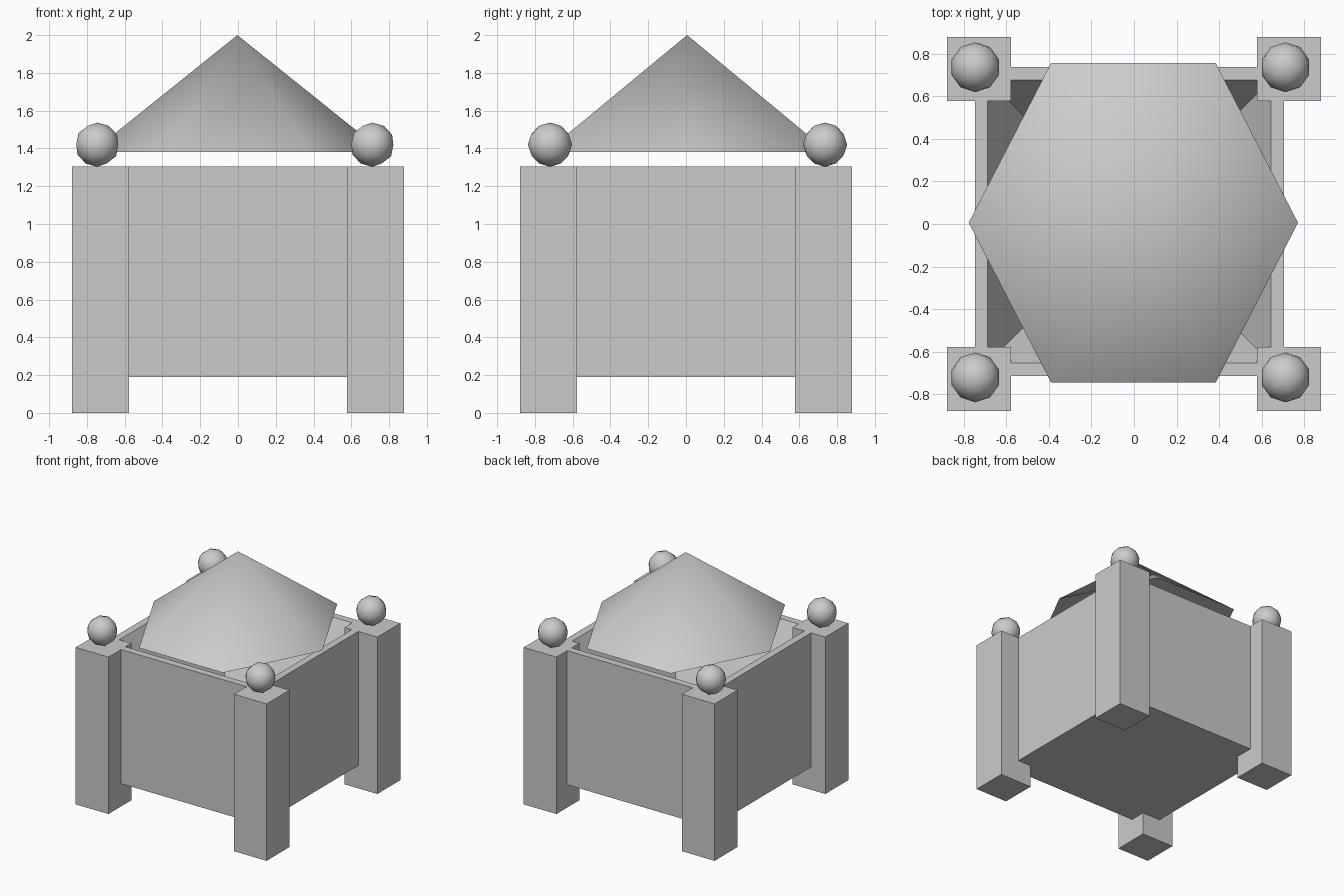
import bpy
import bmesh
import math

if "Cube" in bpy.data.objects:
    bpy.data.objects.remove(bpy.data.objects["Cube"])


def mesh_object(name, bm, smooth=None):
    bmesh.ops.recalc_face_normals(bm, faces=bm.faces[:])
    mesh = bpy.data.meshes.new(name)
    bm.to_mesh(mesh)
    bm.free()
    obj = bpy.data.objects.new(name, mesh)
    bpy.context.collection.objects.link(obj)
    if smooth:
        bpy.ops.object.select_all(action='DESELECT')
        bpy.context.view_layer.objects.active = obj
        obj.select_set(True)
        bpy.ops.object.shade_smooth_by_angle(angle=math.radians(smooth))
    return obj


def box(bm, x0, x1, y0, y1, z0, z1):
    verts = bmesh.ops.create_cube(bm, size=1)["verts"]
    for v in verts:
        v.co.x = x1 if v.co.x > 0 else x0
        v.co.y = y1 if v.co.y > 0 else y0
        v.co.z = z1 if v.co.z > 0 else z0


TOP = 1.305
CX, CY = -0.022, 0.012   # the box and finials sit slightly off centre

# planter box with a hollow that tapers towards its floor
bm = bmesh.new()
rings = [(0.725, 0.19), (0.725, TOP), (0.665, TOP), (0.10, 0.25)]
loops = [[bm.verts.new((CX + sx * h, CY + sy * h, z))
          for sx, sy in ((-1, -1), (1, -1), (1, 1), (-1, 1))] for h, z in rings]
for a, b in zip(loops, loops[1:]):
    for i in range(4):
        j = (i + 1) % 4
        bm.faces.new((a[i], a[j], b[j], b[i]))
bm.faces.new(loops[0])
bm.faces.new(loops[-1])
mesh_object("planter_box", bm)

# corner posts with ball finials
for side_x, sx in (("left", -1), ("right", 1)):
    for side_y, sy in (("front", -1), ("back", 1)):
        bm = bmesh.new()
        xs = sorted((sx * 0.577, sx * 0.878))
        ys = sorted((sy * 0.577, sy * 0.878))
        box(bm, xs[0], xs[1], ys[0], ys[1], 0, TOP)
        mesh_object(f"{side_y}_{side_x}_post", bm)

        bm = bmesh.new()
        bmesh.ops.create_icosphere(bm, subdivisions=2, radius=0.117)
        bmesh.ops.translate(bm, verts=bm.verts[:],
                            vec=(CX + 0.005 + sx * 0.728, CY - 0.004 + sy * 0.728, 1.42))
        mesh_object(f"{side_y}_{side_x}_finial", bm, smooth=45)

# six-sided clipped bush, smooth like a cone
bm = bmesh.new()
bmesh.ops.create_cone(bm, cap_ends=True, segments=6, radius1=1, radius2=0, depth=0.62)
bmesh.ops.remove_doubles(bm, verts=bm.verts[:], dist=0.0001)
ring = sorted((v for v in bm.verts if v.co.z < 0),
              key=lambda v: math.atan2(v.co.y, v.co.x))
for i, v in enumerate(ring):
    a = math.radians(60 * i)
    v.co.x, v.co.y = 0.773 * math.cos(a), 0.866 * math.sin(a)
bmesh.ops.translate(bm, verts=bm.verts[:], vec=(-0.003, 0.006, 1.69))
mesh_object("bush", bm, smooth=60)
